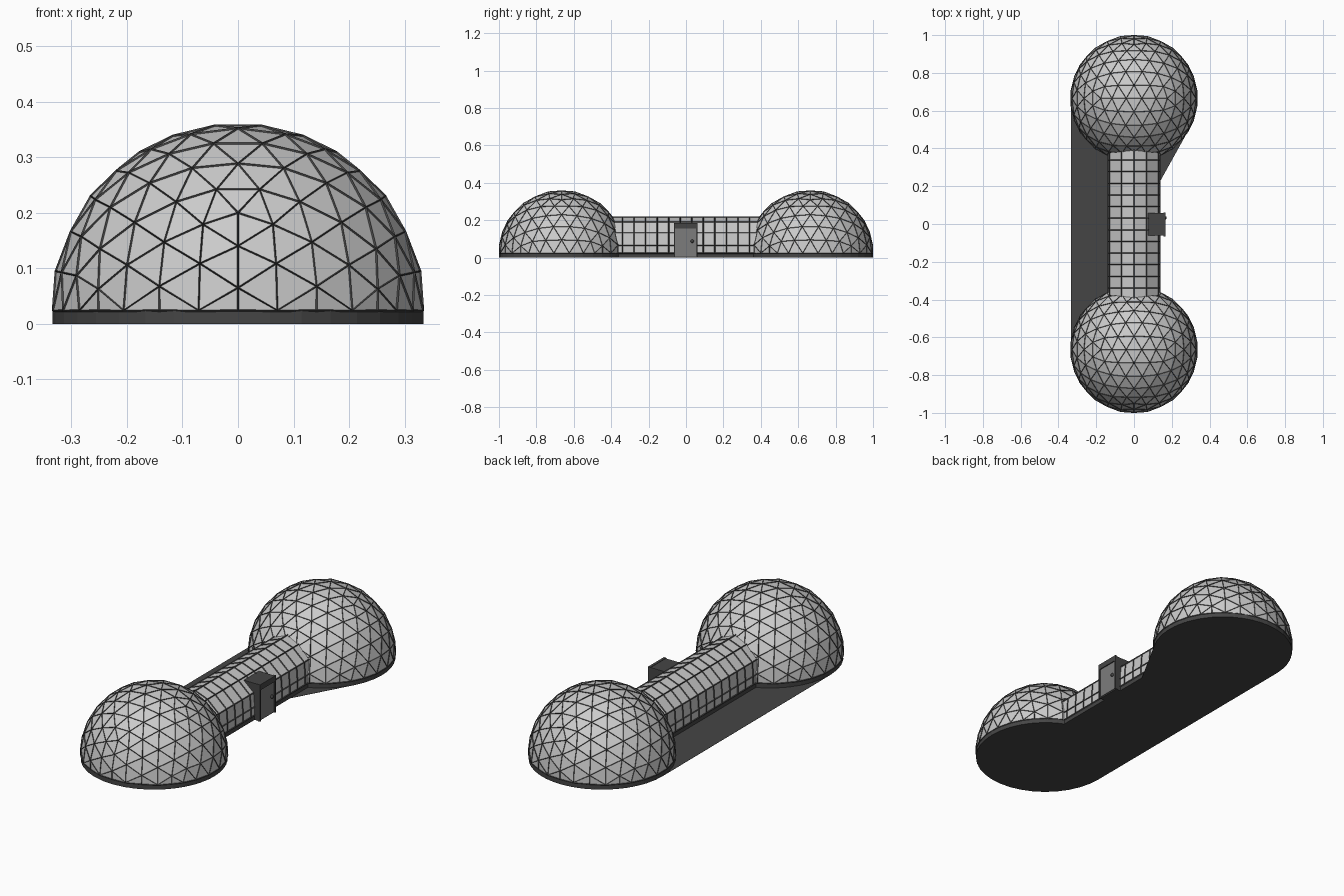
import bpy, bmesh, math
from mathutils import Vector

if "Cube" in bpy.data.objects:
    bpy.data.objects.remove(bpy.data.objects["Cube"])

R, CY, RIM = 0.335, 0.665, 0.024
HALF = 0.135  # corridor half width


def mat(name, v):
    m = bpy.data.materials.new(name)
    m.diffuse_color = (v, v, v, 1)
    m.use_nodes = True
    m.node_tree.nodes["Principled BSDF"].inputs["Base Color"].default_value = m.diffuse_color
    return m


GLASS, FRAME, DOOR = mat("glass", 0.55), mat("dark_frame", 0.06), mat("door_grey", 0.2)


def add(name, bm, m, loc=(0, 0, 0)):
    bmesh.ops.recalc_face_normals(bm, faces=bm.faces)
    me = bpy.data.meshes.new(name)
    bm.to_mesh(me)
    bm.free()
    me.materials.append(m)
    ob = bpy.data.objects.new(name, me)
    ob.location = loc
    bpy.context.collection.objects.link(ob)
    return ob


def box(name, x0, x1, y0, y1, z0, z1, m):
    bm = bmesh.new()
    bmesh.ops.create_cube(bm, size=1)
    for v in bm.verts:
        v.co = Vector((v.co.x * (x1 - x0), v.co.y * (y1 - y0), v.co.z * (z1 - z0)))
    return add(name, bm, m, ((x0 + x1) / 2, (y0 + y1) / 2, (z0 + z1) / 2))


def glazed(name, bm, loc, thick):
    """Glass skin plus a lattice of struts along every edge."""
    lattice = bm.copy()
    add(name + "_glass", bm, GLASS, loc)
    ob = add(name + "_struts", lattice, FRAME, loc)
    w = ob.modifiers.new("struts", 'WIREFRAME')
    w.thickness = thick
    w.offset = 0
    w.use_even_offset = False
    w.use_boundary = True


def dome_mesh():
    """Five-frequency geodesic hemisphere, two-fold axis up."""
    bm = bmesh.new()
    p = (1 + 5 ** 0.5) / 2
    for a in (-1, 1):
        for b in (-p, p):
            for co in ((a, 0, b), (0, b, a), (b, a, 0)):
                bm.verts.new(co)
    bmesh.ops.convex_hull(bm, input=bm.verts[:])
    bmesh.ops.subdivide_edges(bm, edges=bm.edges[:], cuts=4, use_grid_fill=True)
    for v in bm.verts:
        v.co = v.co.normalized() * R
    bmesh.ops.bisect_plane(bm, geom=bm.verts[:] + bm.edges[:] + bm.faces[:], dist=1e-5,
                           plane_co=(0, 0, 0), plane_no=(0, 0, 1), clear_inner=True)
    return bm


# domes and their round plinths
for side, s in (("front", -1), ("back", 1)):
    glazed(side + "_dome", dome_mesh(), (0, s * CY, RIM), 0.006)
    bm = bmesh.new()
    bmesh.ops.create_cone(bm, cap_ends=True, segments=36, radius1=R - 0.001,
                          radius2=R - 0.001, depth=RIM)
    add(side + "_plinth", bm, FRAME, (0, s * CY, RIM / 2))

# corridor: faceted arch swept along y
half = [(HALF, RIM), (HALF, 0.065), (0.13, 0.134), (0.067, 0.19)]
profile = half + [(0, 0.215)] + [(-x, z) for x, z in reversed(half)]
N, L = 13, 0.4
bm = bmesh.new()
rows = [[bm.verts.new((x, -L + 2 * L * i / N, z)) for x, z in profile] for i in range(N + 1)]
for a, b in zip(rows, rows[1:]):
    for j in range(len(profile) - 1):
        bm.faces.new((a[j], a[j + 1], b[j + 1], b[j]))
glazed("corridor", bm, (0, 0, 0), 0.008)
box("corridor_plinth", -HALF, HALF, -0.45, 0.45, 0, RIM, FRAME)

# ground sheet joining the domes
def arc(cy, a0, a1, n=24):
    r = R - 0.001
    return [(r * math.cos(t), cy + r * math.sin(t))
            for t in (math.radians(a0 + (a1 - a0) * i / n) for i in range(n + 1))]


outline = [(HALF, 0.22)] + arc(CY, -29, 180) + arc(-CY, 180, 426)
bm = bmesh.new()
face = bm.faces.new([bm.verts.new((x, y, 0)) for x, y in outline])
up = bmesh.ops.extrude_face_region(bm, geom=[face])["geom"]
for v in up:
    if isinstance(v, bmesh.types.BMVert):
        v.co.z = 0.001
bmesh.ops.triangulate(bm, faces=bm.faces[:])
add("ground_sheet", bm, FRAME)

# entrance porch with framed door and knob
box("porch_body", 0.068, 0.16, -0.062, 0.058, 0, 0.183, FRAME)
box("porch_lintel", 0.155, 0.168, -0.065, 0.061, 0.157, 0.185, FRAME)
for n, y in (("front", -0.065), ("back", 0.054)):
    box(n + "_door_jamb", 0.155, 0.168, y, y + 0.007, 0, 0.16, FRAME)
box("door", 0.155, 0.163, -0.058, 0.054, 0.006, 0.157, DOOR)
bm = bmesh.new()
bmesh.ops.create_uvsphere(bm, u_segments=12, v_segments=8, radius=0.009)
add("door_knob", bm, FRAME, (0.164, 0.033, 0.088))
